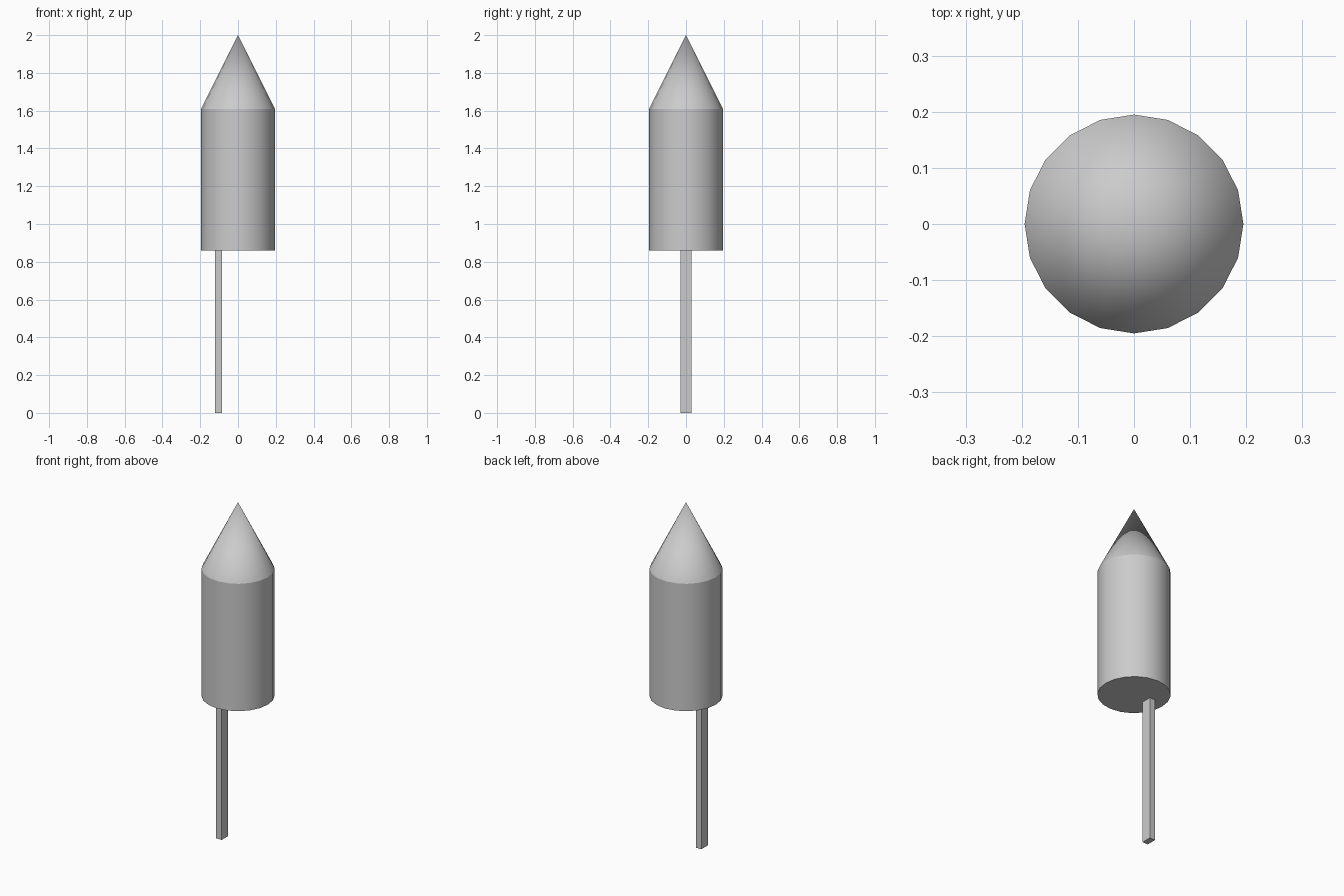
import bpy
import math

if "Cube" in bpy.data.objects:
    bpy.data.objects.remove(bpy.data.objects["Cube"])

SIDES = 20
RADIUS = 0.195
BODY_BOTTOM, BODY_TOP, TIP = 0.86, 1.61, 2.0


def finish(name):
    obj = bpy.context.object
    obj.name = name
    bpy.ops.object.shade_smooth_by_angle(angle=math.radians(25))
    return obj


# Cylindrical body
bpy.ops.mesh.primitive_cylinder_add(
    vertices=SIDES, radius=RADIUS, depth=BODY_TOP - BODY_BOTTOM,
    location=(0, 0, (BODY_TOP + BODY_BOTTOM) / 2))
finish("body")

# Pointed nose
bpy.ops.mesh.primitive_cone_add(
    vertices=SIDES, radius1=RADIUS, radius2=0, depth=TIP - BODY_TOP,
    location=(0, 0, (TIP + BODY_TOP) / 2))
finish("nose_cone")

# Flat guide stick, set off-centre under the body
bpy.ops.mesh.primitive_cube_add(size=1, location=(-0.103, 0, BODY_BOTTOM / 2))
stick = bpy.context.object
stick.name = "guide_stick"
stick.scale = (0.036, 0.06, BODY_BOTTOM)
bpy.ops.object.transform_apply(location=False, rotation=False, scale=True)
